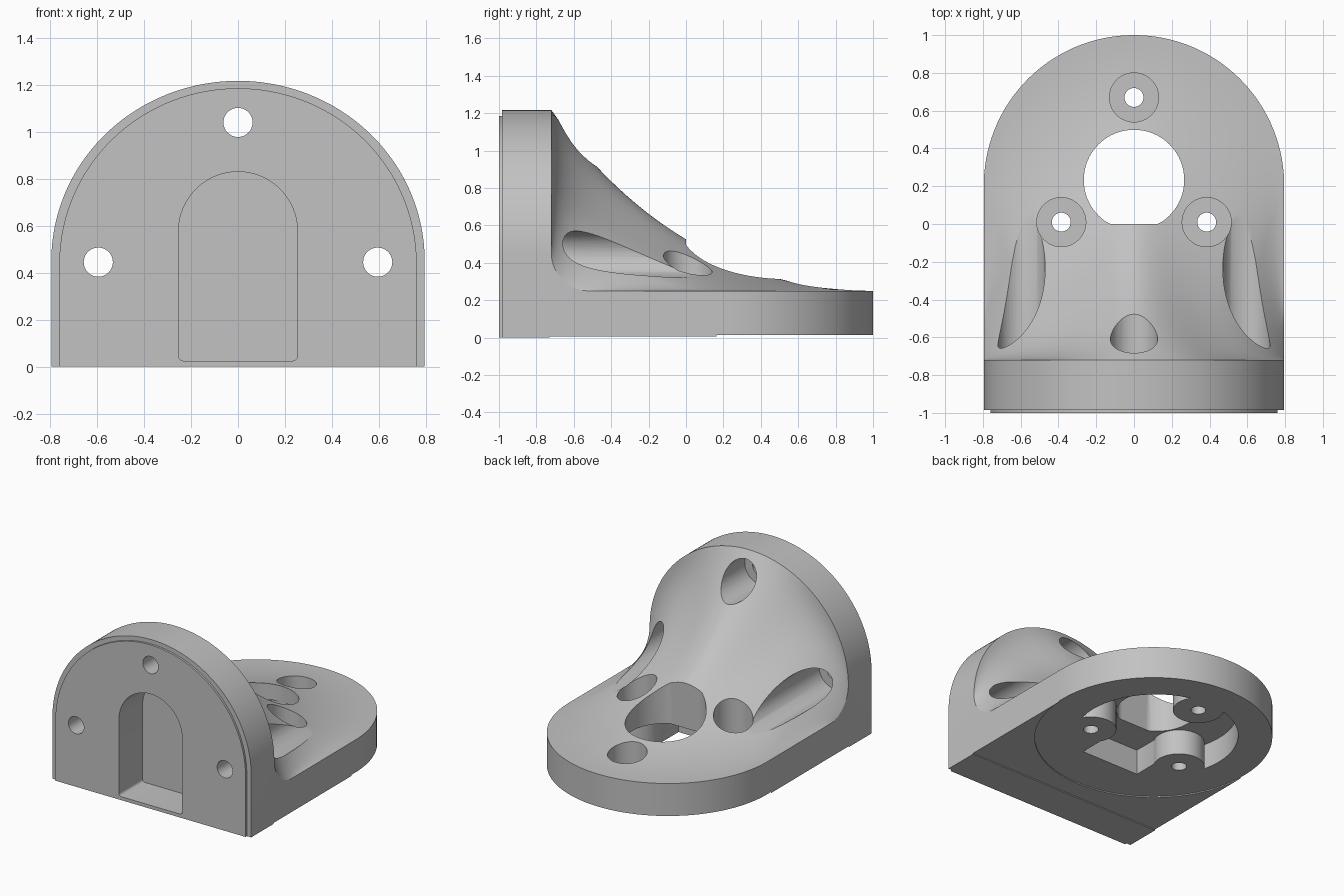
import bpy, bmesh, math
from mathutils import Matrix

cube = bpy.data.objects.get("Cube")
if cube:
    bpy.data.objects.remove(cube, do_unlink=True)

R = 0.795           # half width of the bracket
PLATE_Y = -0.72     # rear face of the upright plate
LIP_Y = -0.985      # start of the raised front face
BASE_Z = 0.25       # top of the base plate
END_Y = 0.205       # centre of the rounded base end
FILLET = 0.2
COLS, ROWS = 48, 32


def make_object(name, bm):
    bmesh.ops.recalc_face_normals(bm, faces=bm.faces)
    mesh = bpy.data.meshes.new(name)
    bm.to_mesh(mesh)
    bm.free()
    obj = bpy.data.objects.new(name, mesh)
    bpy.context.collection.objects.link(obj)
    return obj


def cylinder(x, y, z0, z1, r, min_y=None):
    """Vertical cutter, optionally flattened on its front side."""
    bm = bmesh.new()
    bmesh.ops.create_cone(bm, cap_ends=True, segments=64, radius1=r, radius2=r,
                          depth=z1 - z0,
                          matrix=Matrix.Translation((x, y, (z0 + z1) / 2)))
    if min_y is not None:
        for v in bm.verts:
            v.co.y = max(v.co.y, min_y)
        bmesh.ops.remove_doubles(bm, verts=bm.verts, dist=1e-5)
    return make_object("cutter", bm)


def prism(points, y0, y1):
    """Cutter extruded along y from x, z points."""
    bm = bmesh.new()
    face = bm.faces.new([bm.verts.new((x, y0, z)) for x, z in points])
    ext = bmesh.ops.extrude_face_region(bm, geom=[face])
    for v in ext["geom"]:
        if isinstance(v, bmesh.types.BMVert):
            v.co.y = y1
    return make_object("cutter", bm)


def block(x0, x1, y0, y1, z0, z1):
    return prism([(x0, z0), (x1, z0), (x1, z1), (x0, z1)], y0, y1)


def arc(cx, cz, r, a0, a1, n):
    return [(cx + r * math.cos(math.radians(a0 + (a1 - a0) * i / n)),
             cz + r * math.sin(math.radians(a0 + (a1 - a0) * i / n)))
            for i in range(n + 1)]


def bore(x, z, y0, y1, r):
    return prism(arc(x, z, r, 0, 360, 48)[:-1], y0, y1)


def cut(obj, cutter):
    mod = obj.modifiers.new("cut", 'BOOLEAN')
    mod.operation = 'DIFFERENCE'
    mod.solver = 'EXACT'
    mod.object = cutter
    bpy.context.view_layer.objects.active = obj
    bpy.ops.object.modifier_apply(modifier=mod.name)
    bpy.data.objects.remove(cutter, do_unlink=True)


def blend_curve(s, sign):
    """Concave curve from the arch edge down to the base edge."""
    a = s * math.pi / 2
    top = (R * math.cos(a), PLATE_Y, BASE_Z + FILLET + 0.767 * math.sin(a))
    straight = END_Y - (PLATE_Y + FILLET)
    run = s * (straight + R * math.pi / 2)
    if run < straight:
        foot = (R, PLATE_Y + FILLET + run, BASE_Z)
    else:
        b = (run - straight) / R
        foot = (R * math.cos(b), END_Y + R * math.sin(b), BASE_Z)
    lean = math.sin(a) ** 9
    corner = (R * (1 - s) ** 1.3, PLATE_Y + 0.67 * lean, BASE_Z)
    w = 0.67 + 0.28 * lean
    pts = []
    for i in range(ROWS + 1):
        t = i / ROWS
        k = ((1 - t) ** 2, 2 * t * (1 - t) * w, t * t)
        x, y, z = (sum(f * p[n] for f, p in zip(k, (top, corner, foot))) / sum(k)
                   for n in range(3))
        pts.append((sign * x, y, z))
    return pts


# Body: upright arch, rounded base and the sweeping blend between them
bm = bmesh.new()
loft = []
for j in range(-COLS, COLS + 1):
    curve = blend_curve(1 - abs(j) / COLS, -1 if j < 0 else 1)
    loft.append([bm.verts.new(p) for p in curve])
front = [bm.verts.new((c[0].co.x, LIP_Y, c[0].co.z)) for c in loft]
under = [bm.verts.new((c[-1].co.x, c[-1].co.y, 0)) for c in loft]
ring = [bm.verts.new((-R, LIP_Y, 0))] + front + [bm.verts.new((R, LIP_Y, 0))]
inset = [bm.verts.new((v.co.x * 0.957, LIP_Y, v.co.z * 0.974)) for v in ring]
lip = [bm.verts.new((v.co.x, -1, v.co.z)) for v in inset]


def bridge(a, b):
    for i in range(len(a) - 1):
        bm.faces.new((a[i], a[i + 1], b[i + 1], b[i]))


for left, right in zip(loft, loft[1:]):
    bridge(left, right)
bridge([c[0] for c in loft], front)
bridge([c[-1] for c in loft], under)
bridge(ring, inset)
bridge(inset, lip)
bm.faces.new(lip)
bm.faces.new([ring[0], front[0]] + loft[0] + [under[0]])
bm.faces.new([ring[-1], front[-1]] + loft[-1] + [under[-1]])
bm.faces.new(under + [ring[-1], inset[-1], lip[-1], lip[0], inset[0], ring[0]])
body = make_object("angle_bracket", bm)

# Shallow steps on the underside
cut(body, block(-1, 1, -0.73, 1.2, -0.1, 0.007))
cut(body, cylinder(0, END_Y, -0.1, 0.015, R + 0.002))

# Underside cavity, narrowed at the front, with three screw bosses left standing
CENTRE_Y = 0.23
screws = [(0, 0.67), (0.385, 0.01), (-0.385, 0.01)]
cavity = cylinder(0, CENTRE_Y, -0.1, 0.2, 0.55, min_y=-0.25)
for x, y in screws:
    cut(cavity, cylinder(x, y, -0.2, 0.5, 0.17))
for side in (-1, 1):
    cut(cavity, block(side * 0.235, side, -1, 0.01, -0.2, 0.5))
cut(body, cavity)

# Central opening and base screw holes with counterbores
cut(body, cylinder(0, CENTRE_Y + 0.003, -0.2, 1.5, 0.266, min_y=0))
for x, y in screws:
    cut(body, cylinder(x, y, 0.1, 1.5, 0.13))
    cut(body, cylinder(x, y, -0.2, 0.3, 0.05))

# Upright plate screw holes with deep counterbores
for x, z in [(0, 1.04), (0.595, 0.445), (-0.595, 0.445)]:
    cut(body, bore(x, z, -0.85, 0.5, 0.125))
    cut(body, bore(x, z, -1.2, -0.7, 0.062))

# Arched pocket in the front face
HALF = 0.253
pocket = (arc(0, 0.577, HALF, 0, 180, 40)
          + arc(-HALF + 0.02, 0.045, 0.02, 180, 270, 6)
          + arc(HALF - 0.02, 0.045, 0.02, 270, 360, 6))
cut(body, prism(pocket, -1.2, -0.73))

# Finish
grey = bpy.data.materials.new("plain_grey")
grey.use_nodes = True
colour = (0.54, 0.54, 0.54, 1)
grey.diffuse_color = colour
grey.node_tree.nodes["Principled BSDF"].inputs["Base Color"].default_value = colour
body.data.materials.clear()
body.data.materials.append(grey)
for poly in body.data.polygons:
    poly.material_index = 0
bpy.ops.object.select_all(action='DESELECT')
body.select_set(True)
bpy.context.view_layer.objects.active = body
bpy.ops.object.shade_smooth_by_angle(angle=math.radians(30))
